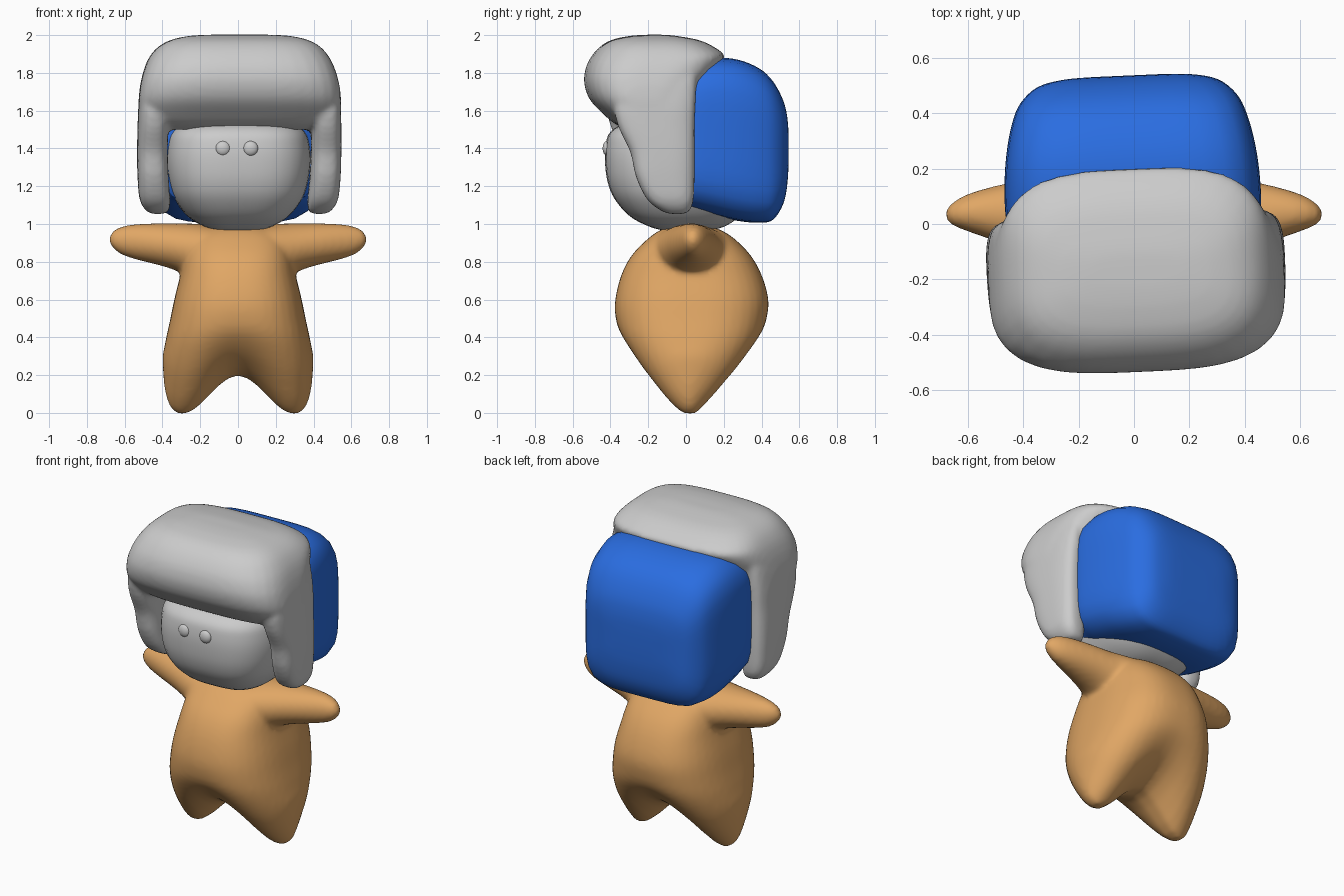
import bpy
import bmesh
import math
from mathutils import Vector

old = bpy.data.objects.get("Cube")
if old:
    bpy.data.objects.remove(old, do_unlink=True)


def material(name, colour):
    mat = bpy.data.materials.new(name)
    mat.use_nodes = True
    mat.diffuse_color = (*colour, 1)
    mat.node_tree.nodes["Principled BSDF"].inputs["Base Color"].default_value = (*colour, 1)
    return mat


GREY = material("light grey", (0.6, 0.6, 0.6))
BLUE = material("blue", (0.023, 0.153, 0.75))
TAN = material("warm tan", (0.75, 0.385, 0.13))


def resample(stations, steps=4):
    """Smooth curve through the stations."""
    pts = [Vector(s) for s in stations]
    result = []
    for i in range(len(pts) - 1):
        p0, p1 = pts[max(i - 1, 0)], pts[i]
        p2, p3 = pts[i + 1], pts[min(i + 2, len(pts) - 1)]
        for k in range(steps):
            t = k / steps
            result.append(p1 + (p2 - p0) * (t / 2)
                          + (p0 * 2 - p1 * 5 + p2 * 4 - p3) * (t * t / 2)
                          + (p1 * 3 - p0 - p2 * 3 + p3) * (t ** 3 / 2))
    result.append(pts[-1])
    return result


def loft(name, mat, axis, stations, power=2.0, turn=0.0, warp=None, sides=48):
    """Skin rounded-box sections; station = position, then low/high of the other two axes."""
    bm = bmesh.new()
    rings = []
    for pos, a0, a1, b0, b1 in resample(stations):
        ring = []
        for i in range(sides):
            angle = math.tau * i / sides
            c, s = math.cos(angle), math.sin(angle)
            r = (abs(c) ** power + abs(s) ** power) ** (-1 / power)
            co = [(a0 + a1) / 2 + (a1 - a0) / 2 * r * c,
                  (b0 + b1) / 2 + (b1 - b0) / 2 * r * s]
            co.insert("xyz".index(axis), pos)
            ring.append(bm.verts.new(warp(*co) if warp else co))
        rings.append(ring)
    for low, high in zip(rings, rings[1:]):
        for i in range(sides):
            j = (i + 1) % sides
            bm.faces.new((low[i], low[j], high[j], high[i]))
    # Ends are closed with a ladder of strips, so they follow a warped rim
    for ring in (rings[0], rings[-1]):
        for i in range(sides // 2):
            bm.faces.new(dict.fromkeys((ring[i], ring[i + 1], ring[-i - 1], ring[-i])))
    bmesh.ops.recalc_face_normals(bm, faces=bm.faces)
    for face in bm.faces:
        face.smooth = True
    mesh = bpy.data.meshes.new(name)
    bm.to_mesh(mesh)
    bm.free()
    mesh.materials.append(mat)
    obj = bpy.data.objects.new(name, mesh)
    obj.rotation_euler.z = turn
    bpy.context.collection.objects.link(obj)
    return obj


def fuse(name, parts, rounds):
    """Melt overlapping parts into one soft skin."""
    bpy.ops.object.select_all(action='DESELECT')
    for part in parts:
        part.select_set(True)
    bpy.context.view_layer.objects.active = parts[0]
    bpy.ops.object.join()
    parts[0].name = name
    remesh = parts[0].modifiers.new("melt", 'REMESH')
    remesh.mode = 'VOXEL'
    remesh.voxel_size = 0.015
    remesh.use_smooth_shade = True
    soften = parts[0].modifiers.new("soften", 'SMOOTH')
    soften.factor = 0.5
    soften.iterations = rounds


def wide(rows):
    """Rows of position, half width, low, high."""
    return [(p, -w, w, lo, hi) for p, w, lo, hi in rows]


# Torso and legs: the lower end is lifted between and outside the feet
def leg_arch(x, y, z):
    if z < 0.7:
        d = abs(x)
        if d < 0.3:
            lift = 0.1 * (1 + math.cos(math.pi * d / 0.3))
        else:
            lift = 0.2 * (1 - math.sqrt(1 - min((d - 0.3) / 0.1, 1) ** 2))
        z += lift * ((0.7 - z) / 0.7) ** 2
    return x, y, z


torso = loft("torso", TAN, "z", wide([
    (-0.005, 0.365, -0.02, 0.06), (0.025, 0.385, -0.07, 0.1), (0.1, 0.395, -0.15, 0.18),
    (0.235, 0.398, -0.26, 0.3), (0.38, 0.38, -0.345, 0.395), (0.5, 0.357, -0.374, 0.43),
    (0.61, 0.335, -0.372, 0.434), (0.73, 0.305, -0.342, 0.4), (0.83, 0.285, -0.29, 0.345),
    (0.91, 0.26, -0.215, 0.27), (0.96, 0.21, -0.15, 0.2), (0.99, 0.13, -0.08, 0.12),
    (1.0, 0.04, -0.01, 0.04)]), 2.6, warp=leg_arch)

# Arms: one tapered skin from hand to hand
arm = [(0.1, -0.2, 0.25, 0.74, 0.99), (0.2, -0.17, 0.22, 0.73, 1.0),
       (0.28, -0.14, 0.19, 0.735, 1.003), (0.36, -0.11, 0.17, 0.765, 1.003),
       (0.45, -0.08, 0.15, 0.79, 1.003), (0.55, -0.045, 0.125, 0.815, 0.998),
       (0.62, -0.02, 0.1, 0.84, 0.985), (0.665, 0.0, 0.07, 0.875, 0.96),
       (0.683, 0.03, 0.045, 0.91, 0.925)]
arms = loft("arms", TAN, "x", [(-s[0], *s[1:]) for s in reversed(arm)] + arm)
fuse("body", [torso, arms], 7)

# Head
TURN = math.radians(2.5)
loft("head", GREY, "z", wide([
    (0.957, 0.02, -0.02, 0.03), (0.963, 0.09, -0.1, 0.1), (0.985, 0.175, -0.19, 0.2),
    (1.04, 0.265, -0.295, 0.28), (1.13, 0.335, -0.375, 0.35), (1.22, 0.366, -0.413, 0.38),
    (1.32, 0.38, -0.427, 0.4), (1.41, 0.375, -0.425, 0.4), (1.48, 0.355, -0.405, 0.38),
    (1.525, 0.3, -0.34, 0.32), (1.543, 0.18, -0.22, 0.2), (1.546, 0.05, -0.05, 0.05)]),
    3.0, TURN)

# Eyes
for side, x in (("left", 0.067), ("right", -0.08)):
    bpy.ops.mesh.primitive_uv_sphere_add(segments=24, ring_count=16, radius=0.039,
                                         location=(x, -0.418, 1.4))
    eye = bpy.context.object
    eye.name = side + "_eye"
    eye.scale.y = 0.6
    eye.data.materials.append(GREY)
    bpy.ops.object.shade_smooth()

# Front hair: puffy cap with a fringe, melted with a side lock on each side
cap = loft("cap", GREY, "z", wide([
    (1.5, 0.43, -0.3, 0.0), (1.53, 0.5, -0.37, 0.02), (1.58, 0.53, -0.43, 0.03),
    (1.66, 0.535, -0.505, 0.06), (1.75, 0.523, -0.535, 0.11), (1.83, 0.5, -0.525, 0.17),
    (1.89, 0.47, -0.495, 0.2), (1.94, 0.425, -0.45, 0.14), (1.975, 0.36, -0.39, 0.06),
    (1.995, 0.27, -0.3, -0.05), (2.002, 0.17, -0.22, -0.11)]), 3.4, TURN)

lock = [(1.053, 0.4, 0.455, -0.1, -0.03), (1.07, 0.37, 0.49, -0.15, 0.0),
        (1.13, 0.365, 0.525, -0.225, 0.02), (1.25, 0.375, 0.537, -0.285, 0.025),
        (1.38, 0.38, 0.54, -0.315, 0.025), (1.52, 0.38, 0.538, -0.38, 0.025),
        (1.64, 0.38, 0.533, -0.4, 0.03), (1.76, 0.38, 0.512, -0.36, 0.035),
        (1.85, 0.38, 0.475, -0.3, 0.04)]
locks = [loft("lock", GREY, "z", [(z, sign * a, sign * b, c, d) for z, a, b, c, d in lock],
              3.0, TURN) for sign in (1, -1)]
fuse("front_hair", [cap, *locks], 7)

# Back hair: large rounded block, its front end tucked behind the side locks
loft("back_hair", BLUE, "y", wide([
    (-0.12, 0.4, 1.1, 1.75), (-0.05, 0.43, 1.095, 1.82), (0.03, 0.46, 1.075, 1.86),
    (0.15, 0.462, 1.045, 1.88), (0.27, 0.45, 1.018, 1.87), (0.38, 0.425, 1.007, 1.825),
    (0.455, 0.39, 1.022, 1.755), (0.51, 0.325, 1.11, 1.65), (0.532, 0.23, 1.23, 1.55),
    (0.537, 0.12, 1.35, 1.45)]), 4.8, TURN)
